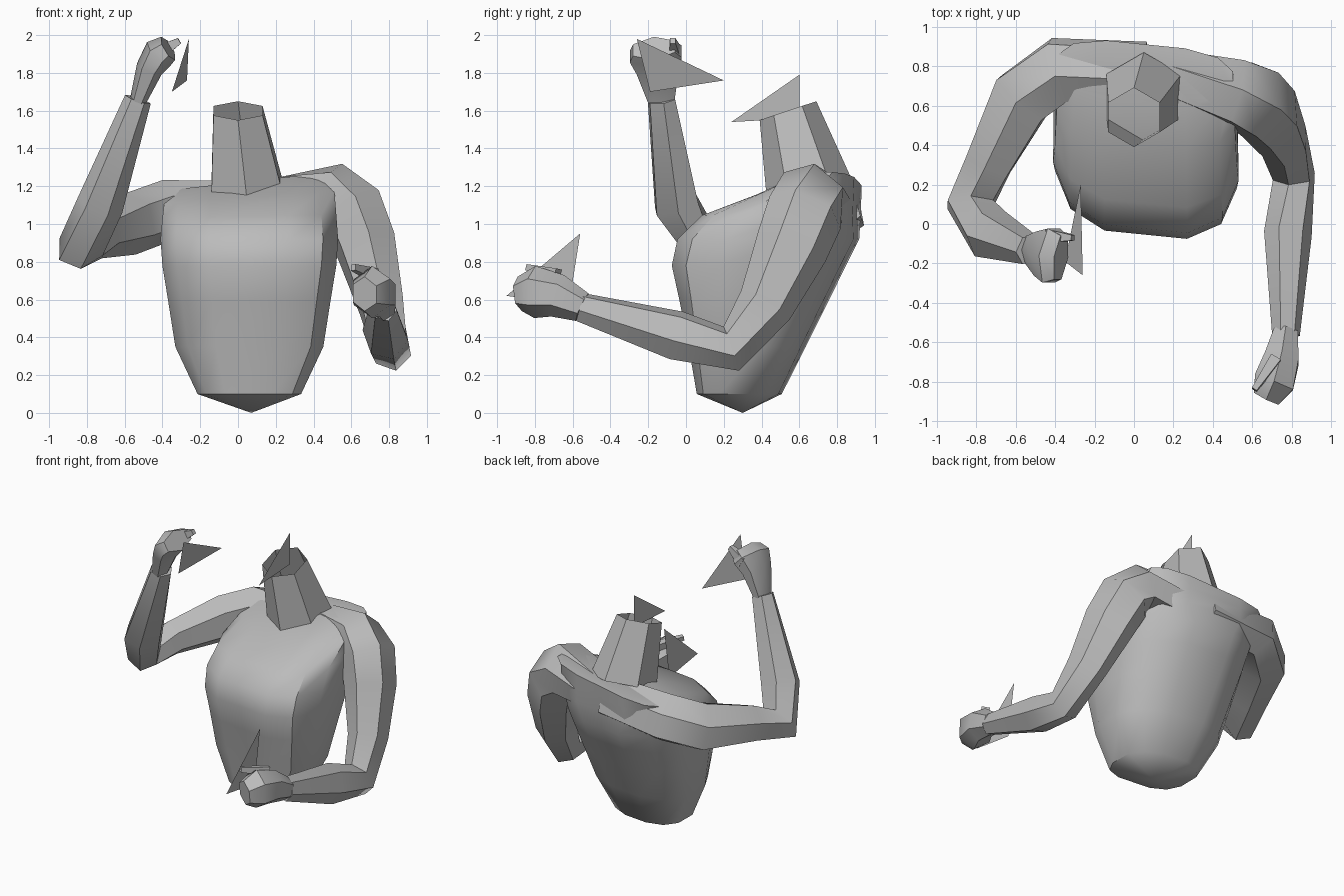
import bpy
import bmesh
from math import copysign, cos, pi, radians, sin, tau
from mathutils import Vector

default_cube = bpy.data.objects.get("Cube")
if default_cube:
    bpy.data.objects.remove(default_cube)

grey = bpy.data.materials.new("plain_grey")
grey.use_nodes = True
colour = (0.5, 0.5, 0.5, 1)
grey.diffuse_color = colour
grey.node_tree.nodes["Principled BSDF"].inputs["Base Color"].default_value = colour


def make(name, verts, faces, crease=40):
    """Create one object with clean outward normals and creased shading."""
    mesh = bpy.data.meshes.new(name)
    mesh.from_pydata(verts, [], faces)
    bm = bmesh.new()
    bm.from_mesh(mesh)
    bmesh.ops.remove_doubles(bm, verts=bm.verts, dist=0.001)
    bmesh.ops.recalc_face_normals(bm, faces=bm.faces)
    bm.to_mesh(mesh)
    bm.free()
    mesh.materials.append(grey)
    obj = bpy.data.objects.new(name, mesh)
    bpy.context.collection.objects.link(obj)
    bpy.ops.object.select_all(action="DESELECT")
    obj.select_set(True)
    bpy.context.view_layer.objects.active = obj
    bpy.ops.object.shade_smooth_by_angle(angle=radians(crease))


def loft(name, rings, first_cap=False, last_cap=False, crease=40):
    """Skin a list of equal-sized rings, capping the chosen ends."""
    sides = len(rings[0])
    verts = [point for ring in rings for point in ring]
    faces = []
    for start in range(0, len(verts) - sides, sides):
        for i in range(sides):
            j = (i + 1) % sides
            faces.append((start + i, start + j, start + sides + j, start + sides + i))
    if first_cap:
        faces.append(tuple(range(sides)))
    if last_cap:
        faces.append(tuple(range(len(verts) - sides, len(verts))))
    make(name, verts, faces, crease)


def limb(name, bend_axis, path, sides=6, depth=1.15, crease=40):
    """Tapering tube through (x, y, z, radius), deeper in the plane of its bend."""
    points = [Vector(step[:3]) for step in path]
    radii = [step[3] for step in path]
    last = len(points) - 1
    rings = []
    for i, (point, radius) in enumerate(zip(points, radii)):
        arriving = (point - points[max(i - 1, 0)]).normalized()
        leaving = (points[min(i + 1, last)] - point).normalized()
        tangent = (arriving + leaving).normalized()
        across = (bend_axis - tangent * bend_axis.dot(tangent)).normalized()
        within = tangent.cross(across) * depth
        angles = [tau * (k + 0.5) / sides for k in range(sides)]
        rings.append([point + (across * cos(a) + within * sin(a)) * radius for a in angles])
    loft(name, rings, first_cap=True, last_cap=True, crease=crease)


def boxy(value, power):
    return copysign(abs(value) ** power, value)


def torso_ring(front, height, half_width, sides=12):
    """Boxy section: the back leans with height and the left shoulder rises."""
    back = min(0.46 + height / 2, 0.92)
    rise = max(height - 1, 0) / 2
    ring = []
    for k in range(sides):
        a = tau * (k + 0.5) / sides
        rounded_back = sin(a) > 0 and height < 1
        x = 0.06 + half_width * boxy(cos(a), 0.85 if rounded_back else 0.6)
        y = front + (back - front) * (1 + boxy(sin(a), 0.75)) / 2
        ring.append((x, y - x / 10, height + rise * x))
    return ring


def neck_ring(x, y, z, radius):
    """Hexagon with a corner at the front, sloping up towards the back."""
    angles = [k * pi / 3 + pi / 6 for k in range(6)]
    return [(x + radius * cos(a), y + radius * sin(a), z + radius * sin(a) / 3)
            for a in angles]


# Torso: hip point, hip, waist, belly, chest, collar and shoulder ridge
hip_point = [(0.07, 0.3, 0)] * 12
sections = [(0.07, 0.1, 0.28), (0.03, 0.35, 0.4), (-0.02, 0.6, 0.44),
            (-0.06, 0.78, 0.47), (-0.03, 0.92, 0.48), (0.1, 1.04, 0.47),
            (0.4, 1.14, 0.46), (0.62, 1.22, 0.45)]
loft("torso", [hip_point] + [torso_ring(*s) for s in sections], last_cap=True)

# Neck: open six-sided sleeve
loft("neck", [neck_ring(0.05, 0.65, 1.18, 0.22), neck_ring(0, 0.54, 1.6, 0.15)], crease=25)

# Raised right arm, from the spine over the shoulder to elbow, wrist and fist
limb("right_arm", Vector((-2, 1, 3)), [
    (0.06, 0.77, 1.09, 0.14), (-0.38, 0.78, 1.07, 0.16), (-0.57, 0.64, 1, 0.16),
    (-0.74, 0.3, 0.94, 0.12), (-0.83, 0.1, 0.88, 0.12), (-0.73, -0.05, 1.1, 0.12),
    (-0.53, -0.13, 1.66, 0.07)], crease=50)
limb("right_fist", Vector((0, 1, 0)), [
    (-0.53, -0.13, 1.65, 0.08), (-0.47, -0.15, 1.82, 0.13),
    (-0.42, -0.16, 1.9, 0.16), (-0.37, -0.17, 1.93, 0.13)], depth=0.55)
limb("right_thumb", Vector((0, 1, 0)), [
    (-0.43, -0.06, 1.9, 0.05), (-0.31, -0.07, 1.97, 0.02)], sides=4)

# Lowered left arm with its forearm reaching forward
limb("left_arm", Vector((1, 0.2, 0.3)), [
    (0.06, 0.77, 1.1, 0.13), (0.5, 0.67, 1.15, 0.17), (0.61, 0.63, 1.06, 0.18),
    (0.68, 0.56, 0.88, 0.17), (0.76, 0.42, 0.57, 0.13), (0.81, 0.24, 0.34, 0.11),
    (0.78, -0.05, 0.41, 0.12), (0.77, -0.56, 0.56, 0.07)], crease=50)
limb("left_fist", Vector((1, 0, 0)), [
    (0.77, -0.55, 0.56, 0.07), (0.75, -0.68, 0.62, 0.1),
    (0.71, -0.8, 0.64, 0.12), (0.67, -0.88, 0.63, 0.08)])
limb("left_thumb", Vector((1, 0, 0)), [
    (0.72, -0.68, 0.73, 0.04), (0.61, -0.84, 0.77, 0.02)], sides=4)

# Loose flat triangles at the neck and both hands
triangles = {
    "neck_triangle": [(0, 0.24, 1.54), (0, 0.6, 1.79), (0, 0.6, 1.56)],
    "right_hand_triangle": [(-0.26, -0.26, 1.98), (-0.27, 0.2, 1.76), (-0.35, -0.19, 1.7)],
    "left_hand_triangle": [(0.57, -0.56, 0.95), (0.57, -0.95, 0.62), (0.57, -0.62, 0.57)],
}
for name, corners in triangles.items():
    make(name, corners, [(0, 1, 2)])
